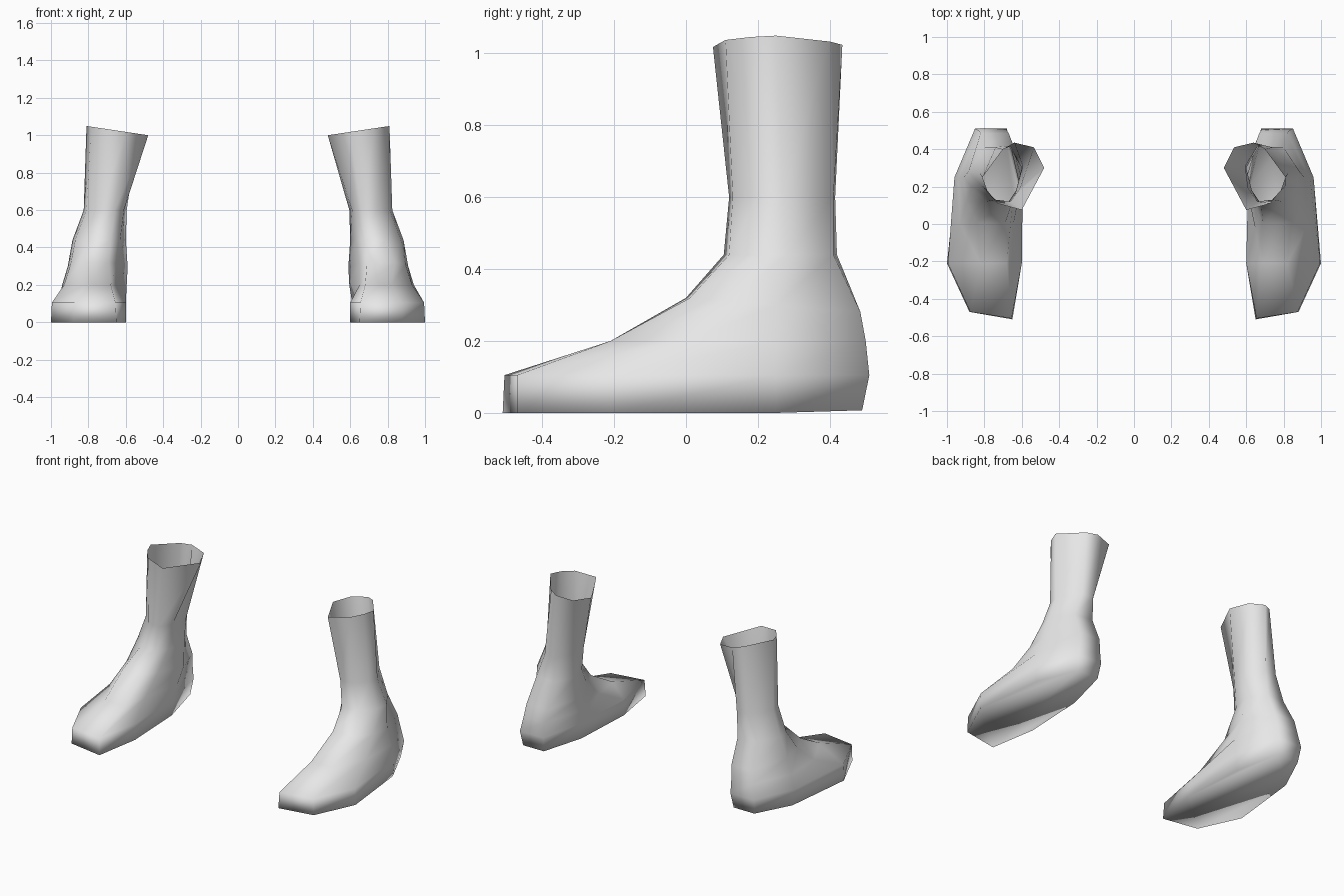
import bpy
import bmesh

if "Cube" in bpy.data.objects:
    bpy.data.objects.remove(bpy.data.objects["Cube"])

grey = bpy.data.materials.new("light grey")
grey.diffuse_color = (0.8, 0.8, 0.8, 1)
grey.use_nodes = True
grey.node_tree.nodes["Principled BSDF"].inputs["Base Color"].default_value = grey.diffuse_color

# Cross-sections from sole to cuff: height rule, then eight outline points
# (toe inner, toe outer, ball outer, side outer, heel outer, heel inner, side inner, ball inner)
SECTIONS = [
    # sole
    (lambda x, y: max(0, (y - 0.25) * 0.03),
     [(.65, -.51), (.88, -.47), (1.0, -.21), (.95, .25), (.84, .49), (.69, .49), (.62, .20), (.60, -.21)]),
    # widest part of the foot
    (lambda x, y: 0.105,
     [(.655, -.505), (.875, -.47), (.995, -.21), (.96, .25), (.85, .51), (.68, .51), (.61, .20), (.60, -.21)]),
    # top of the foot
    (lambda x, y: 0.20,
     [(.68, -.21), (.82, -.21), (.93, .0), (.94, .25), (.83, .50), (.68, .50), (.595, .22), (.65, -.03)]),
    # instep and heel
    (lambda x, y: 0.32 - 0.08 * y,
     [(.69, .0), (.84, .01), (.895, .12), (.91, .25), (.82, .485), (.67, .485), (.59, .28), (.65, .10)]),
    # ankle
    (lambda x, y: 0.44,
     [(.68, .105), (.79, .12), (.87, .20), (.885, .28), (.80, .41), (.67, .42), (.60, .30), (.63, .18)]),
    # lower shin
    (lambda x, y: 0.60,
     [(.66, .12), (.74, .13), (.81, .20), (.825, .27), (.74, .41), (.66, .415), (.595, .31), (.61, .19)]),
    # open slanted cuff
    (lambda x, y: 1.0 + 0.15 * (x - 0.48),
     [(.60, .075), (.73, .11), (.785, .18), (.81, .25), (.70, .40), (.64, .435), (.535, .41), (.48, .30)]),
]


def make_foot(name, side):
    """Loft the sections into one foot; side is 1 or -1."""
    bm = bmesh.new()
    rings = [[bm.verts.new((side * x, y, height(x, y))) for x, y in outline]
             for height, outline in SECTIONS]

    def face(verts):
        bm.faces.new(verts if side > 0 else verts[::-1]).smooth = True

    face(rings[0][::-1])  # sole
    for low, high in zip(rings, rings[1:]):
        for i in range(len(low)):
            j = (i + 1) % len(low)
            face([low[i], low[j], high[j], high[i]])

    mesh = bpy.data.meshes.new(name)
    bm.to_mesh(mesh)
    bm.free()
    mesh.materials.append(grey)
    bpy.context.collection.objects.link(bpy.data.objects.new(name, mesh))


make_foot("right_foot", 1)
make_foot("left_foot", -1)
